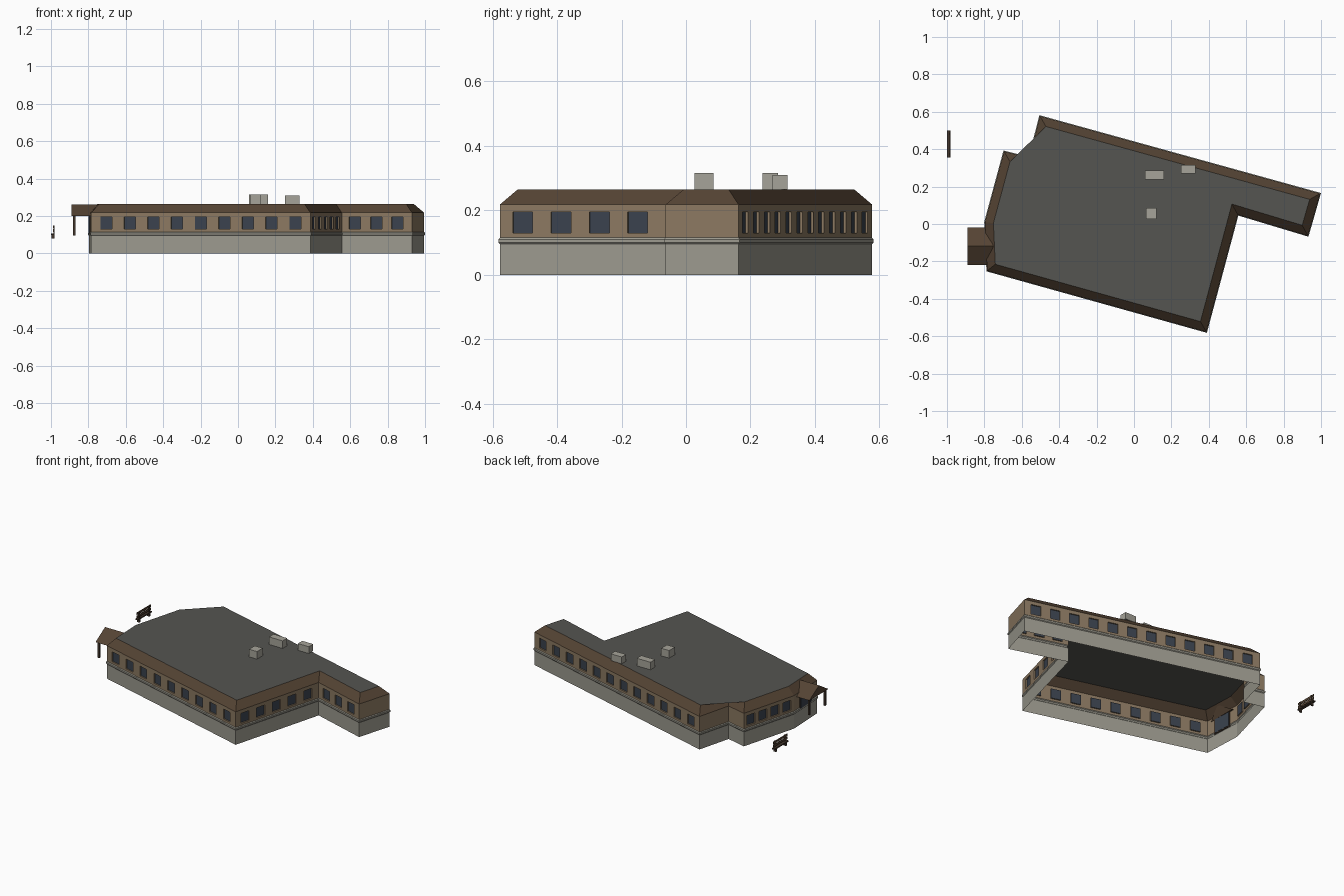
import bpy, bmesh
from mathutils import Vector

cube = bpy.data.objects.get("Cube")
if cube:
    bpy.data.objects.remove(cube, do_unlink=True)


def material(name, r, g, b):
    m = bpy.data.materials.new(name)
    m.use_nodes = True
    m.diffuse_color = (r, g, b, 1)
    bsdf = m.node_tree.nodes["Principled BSDF"]
    bsdf.inputs["Base Color"].default_value = (r, g, b, 1)
    bsdf.inputs["Roughness"].default_value = 0.9
    return m


STONE = material("grey_stone", 0.33, 0.32, 0.27)
TAN = material("tan_wall", 0.26, 0.19, 0.12)
BROWN = material("brown_roof", 0.09, 0.057, 0.034)
FLAT = material("grey_roofing", 0.09, 0.09, 0.082)
GLASS = material("blue_grey_glass", 0.042, 0.054, 0.075)
WOOD = material("dark_wood", 0.055, 0.036, 0.024)
METAL = material("pale_metal", 0.38, 0.37, 0.32)


def make_object(name, bm, *mats):
    mesh = bpy.data.meshes.new(name)
    bm.to_mesh(mesh)
    bm.free()
    for m in mats:
        mesh.materials.append(m)
    obj = bpy.data.objects.new(name, mesh)
    bpy.context.collection.objects.link(obj)
    return obj


def box(name, lo, hi, mat):
    lo, hi = Vector(lo), Vector(hi)
    bm = bmesh.new()
    bmesh.ops.create_cube(bm, size=1)
    for v in bm.verts:
        v.co = (lo + hi) / 2 + v.co * (hi - lo)
    return make_object(name, bm, mat)


def quad(bm, points, index=0):
    face = bm.faces.new([bm.verts.new(p) for p in points])
    face.material_index = index
    return face


def outward(p, q):
    d = (q - p).normalized()
    return Vector((d.y, -d.x))


def offset(loop, dist):
    """Mitred offset of a counter-clockwise outline; positive grows it."""
    result = []
    for i, p in enumerate(loop):
        a = outward(loop[i - 1], p)
        b = outward(p, loop[(i + 1) % len(loop)])
        result.append(p + (a + b) * dist / (1 + a.dot(b)))
    return result


def band(bm, low, z0, high, z1, index=0):
    for i in range(len(low)):
        j = (i + 1) % len(low)
        quad(bm, [(*low[i], z0), (*low[j], z0), (*high[j], z1), (*high[i], z1)], index)


# Footprint, counter-clockwise from the front left corner in plan
plan = [Vector(p) for p in [(-0.785, -0.25), (0.387, -0.577), (0.555, 0.05),
                            (0.93, -0.063), (0.995, 0.163), (-0.503, 0.577),
                            (-0.56, 0.355), (-0.695, 0.388), (-0.797, 0.01)]]
# Window count and first / last centre along each wall
windows = {0: (9, 0.068, 0.93), 1: (5, 0.113, 0.87), 2: (3, 0.187, 0.79),
           4: (12, 0.05, 0.947), 7: (4, 0.14, 0.86)}
SILL, HEAD, EAVE, TOP = 0.13, 0.195, 0.218, 0.265
HALF, DEPTH = 0.032, 0.008

# Stone base with a projecting ledge
bm = bmesh.new()
ledge = offset(plan, 0.004)
band(bm, plan, 0, plan, 0.095)
band(bm, plan, 0.095, ledge, 0.1)
band(bm, ledge, 0.1, ledge, 0.11)
band(bm, ledge, 0.11, plan, 0.115)
make_object("stone_base", bm, STONE)

# Upper walls with recessed windows
bm = bmesh.new()
band(bm, plan, 0.115, plan, SILL)
band(bm, plan, HEAD, plan, EAVE)
for i, p in enumerate(plan):
    q = plan[(i + 1) % len(plan)]
    length = (q - p).length
    along = (q - p).normalized()
    inward = -outward(p, q) * DEPTH

    def at(s, z, deep=False):
        return (*(p + along * s + (inward if deep else Vector((0, 0)))), z)

    count, first, last = windows.get(i, (0, 0, 0))
    cursor = 0
    for k in range(count):
        mid = length * (first + (last - first) * k / (count - 1))
        a, b = mid - HALF, mid + HALF
        quad(bm, [at(cursor, SILL), at(a, SILL), at(a, HEAD), at(cursor, HEAD)])
        rim = [(a, SILL), (b, SILL), (b, HEAD), (a, HEAD)]
        quad(bm, [at(s, z, True) for s, z in rim], 1)
        for (s0, z0), (s1, z1) in zip(rim, rim[1:] + rim[:1]):
            quad(bm, [at(s0, z0), at(s1, z1), at(s1, z1, True), at(s0, z0, True)])
        cursor = b
    quad(bm, [at(cursor, SILL), at(length, SILL), at(length, HEAD), at(cursor, HEAD)])
make_object("upper_walls", bm, TAN, GLASS)

# Sloped roof edge around a flat roof
bm = bmesh.new()
ridge = offset(plan, -0.045)
band(bm, plan, EAVE, ridge, TOP)
cap = quad(bm, [(*p, TOP) for p in ridge], 1)
bmesh.ops.triangulate(bm, faces=[cap])
make_object("roof", bm, BROWN, FLAT)

# Rooftop units
for name, x, y, w, d, top in [("roof_unit_long", 0.11, 0.262, 0.1, 0.048, 0.315),
                              ("roof_unit_back", 0.29, 0.292, 0.08, 0.046, 0.31),
                              ("roof_unit_small", 0.092, 0.056, 0.058, 0.06, 0.315)]:
    box(name, (x - w / 2, y - d / 2, TOP), (x + w / 2, y + d / 2, top), METAL)

# Entrance doors, seen from both sides of the wall
for name, half_w, z0, z1, t, mat in [("door_frame", 0.068, 0.1, 0.207, 0.006, WOOD),
                                     ("door_glass", 0.061, 0.107, 0.2, 0.009, GLASS)]:
    door = box(name, (-t / 2, -half_w, z0), (t / 2, half_w, z1), mat)
    door.location = (-0.791, -0.12, 0)
    door.rotation_euler.z = 0.046

# Gabled entrance canopy running back into the roof slope
bm = bmesh.new()
gable = [(-0.218, 0.2), (-0.018, 0.2), (-0.118, 0.262)]
front = [bm.verts.new((-0.89, y, z)) for y, z in gable]
back = [bm.verts.new((-0.752 if z > 0.25 else -0.785, y, z)) for y, z in gable]
bm.faces.new(front)
bm.faces.new(back)
for i in range(3):
    j = (i + 1) % 3
    bm.faces.new([front[i], front[j], back[j], back[i]])
bmesh.ops.recalc_face_normals(bm, faces=bm.faces)
make_object("entrance_canopy", bm, BROWN)
for side, y in (("front", -0.2), ("back", -0.036)):
    box("canopy_post_" + side, (-0.882, y - 0.006, 0.095), (-0.87, y + 0.006, 0.202), WOOD)

# Bench beside the entrance
box("bench_seat", (-1, 0.355, 0.1), (-0.98, 0.5, 0.108), WOOD)
for side, y in (("front", 0.37), ("back", 0.475)):
    box("bench_leg_" + side, (-0.997, y, 0.08), (-0.981, y + 0.01, 0.1), WOOD)
    box("bench_upright_" + side, (-0.986, y, 0.108), (-0.982, y + 0.01, 0.15), WOOD)
for side, z in (("lower", 0.115), ("upper", 0.135)):
    box("bench_slat_" + side, (-0.99, 0.355, z), (-0.986, 0.5, z + 0.015), BROWN)
